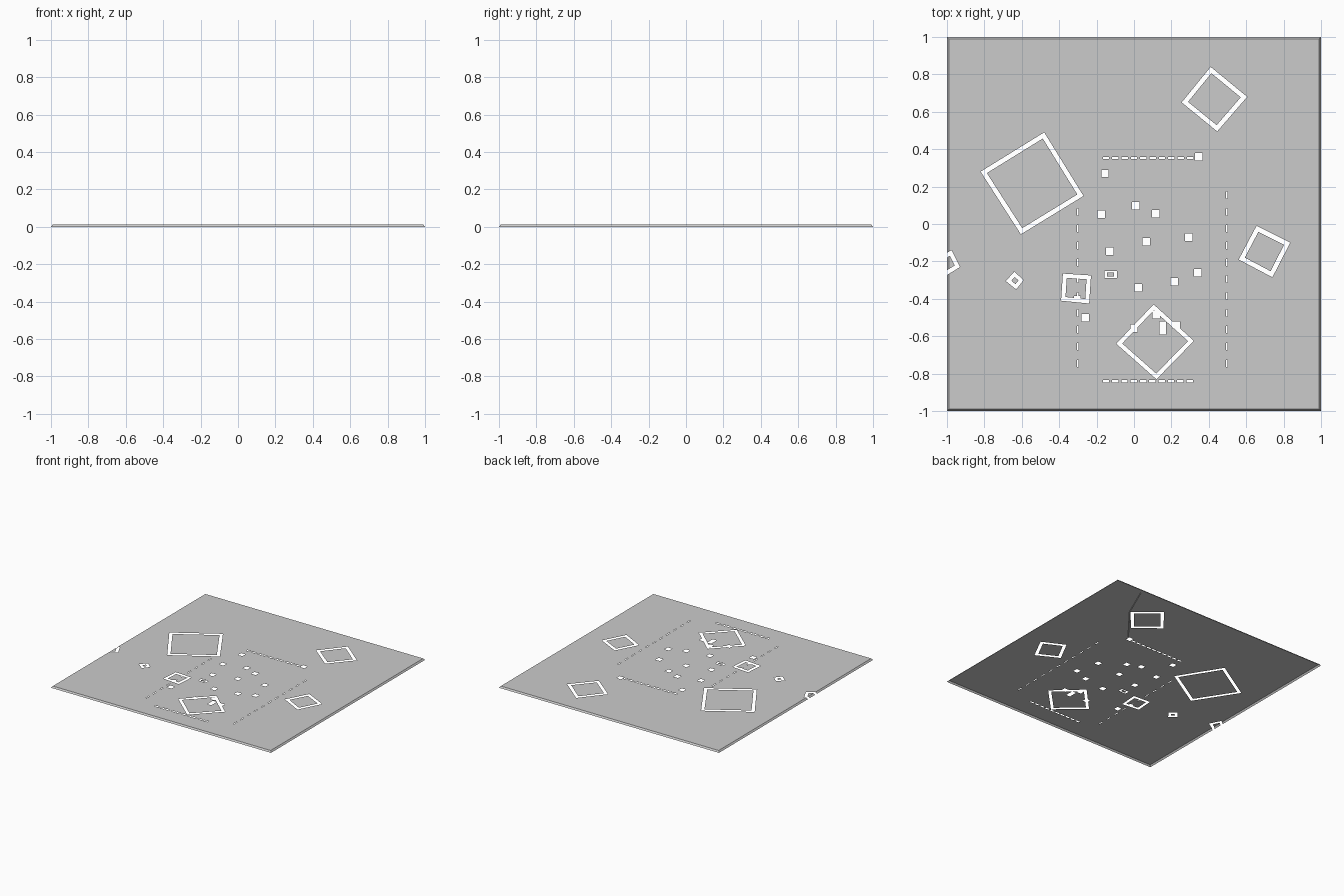
import bpy
from mathutils import Vector
from mathutils.geometry import delaunay_2d_cdt

if "Cube" in bpy.data.objects:
    bpy.data.objects.remove(bpy.data.objects["Cube"])

TOP = 0.013
EDGE = 0.99
solids, rings, points, edges = [], [], [], []


def add_loop(loop):
    start = len(points)
    points.extend(Vector(p) for p in loop)
    n = len(loop)
    edges.extend((start + i, start + (i + 1) % n) for i in range(n))


def rect(x, y, w, h):
    w, h = w / 2, h / 2
    return [(x - w, y - h), (x + w, y - h), (x + w, y + h), (x - w, y + h)]


def hole(x, y, w, h):
    loop = rect(x, y, w, h)
    solids.append(loop)
    add_loop(loop)


def ring(corners, width):
    # frame-shaped gap with an island of ground left inside
    c = sum((Vector(p) for p in corners), Vector((0, 0))) / 4
    side = sum((Vector(corners[i]) - Vector(corners[i - 1])).length for i in range(4)) / 4
    k = 1 - 2 * width / side
    inner = [tuple(c + (Vector(p) - c) * k) for p in corners]
    rings.append((corners, inner))
    add_loop(corners)
    add_loop(inner)


def inside(p, loop):
    signs = [(Vector(loop[i]) - Vector(loop[i - 1])).cross(p - Vector(loop[i - 1])) > 0
             for i in range(len(loop))]
    return all(signs) or not any(signs)


# outer border and the inner line where the rim begins to drop
add_loop(rect(0, 0, 2, 2))
add_loop(rect(0, 0, 2 * EDGE, 2 * EDGE))

# large building outlines
ring([(-0.82, 0.28), (-0.48, 0.49), (-0.27, 0.15), (-0.605, -0.055)], 0.024)
ring([(0.41, 0.84), (0.605, 0.68), (0.445, 0.495), (0.255, 0.65)], 0.024)
ring([(0.655, -0.01), (0.835, -0.10), (0.74, -0.285), (0.56, -0.19)], 0.024)
ring([(0.105, -0.43), (0.32, -0.625), (0.12, -0.83), (-0.095, -0.64)], 0.022)
ring([(-0.38, -0.265), (-0.23, -0.275), (-0.24, -0.425), (-0.39, -0.41)], 0.022)
# small outlines
ring([(-0.64, -0.255), (-0.59, -0.30), (-0.63, -0.35), (-0.685, -0.305)], 0.02)
ring([(-0.975, -0.14), (-0.93, -0.23), (-1.02, -0.285), (-1.065, -0.19)], 0.022)
ring(rect(-0.125, -0.27, 0.066, 0.036), 0.011)

# square post openings
for x, y in [(0.345, 0.36), (-0.155, 0.27), (-0.175, 0.053), (0.01, 0.098), (0.117, 0.055),
             (0.065, -0.095), (0.293, -0.07), (-0.13, -0.145), (0.342, -0.26), (0.215, -0.31),
             (0.022, -0.34), (-0.26, -0.5), (0.0, -0.558), (0.12, -0.485), (0.225, -0.54)]:
    hole(x, y, 0.04, 0.04)
hole(0.153, -0.555, 0.036, 0.07)
hole(-0.303, -0.40, 0.035, 0.03)

# dashed slots around the central court
for i in range(10):
    hole(-0.15 + i * 0.05, 0.353, 0.034, 0.013)
    hole(-0.15 + i * 0.0497, -0.84, 0.034, 0.013)
for i in range(11):
    y = 0.155 - i * 0.09
    hole(0.496, y, 0.007, 0.038)
    hole(-0.3, y, 0.007, 0.038)

# triangulate the outlines, keep everything that is not an opening
verts, _, faces, *_ = delaunay_2d_cdt(points, edges, [], 0, 1e-5)
kept = []
for f in faces:
    c = sum((verts[i] for i in f), Vector((0, 0))) / len(f)
    if max(abs(c.x), abs(c.y)) > 1:
        continue
    if any(inside(c, s) for s in solids):
        continue
    if any(inside(c, o) and not inside(c, i) for o, i in rings):
        continue
    kept.append(tuple(f))

used = sorted({i for f in kept for i in f})
index = {v: n for n, v in enumerate(used)}
coords = []
for i in used:
    v = verts[i]
    rim = max(abs(v.x), abs(v.y)) > 0.995
    coords.append((v.x, v.y, 0 if rim else TOP))
mesh = bpy.data.meshes.new("ground_sheet")
mesh.from_pydata(coords, [], [[index[i] for i in f] for f in kept])
mesh.update()
bpy.context.collection.objects.link(bpy.data.objects.new("ground_sheet", mesh))

# narrow crease running to the far corner
path = [(0.38, 0.385), (0.61, 0.675), (0.73, 0.95)]
cv = [(x + s * 0.003, y, z) for x, y in path
      for s, z in ((-1, TOP), (0, TOP - 0.004), (1, TOP))]
cf = [(3 * r + c, 3 * r + c + 1, 3 * r + c + 4, 3 * r + c + 3)[::1]
      for r in range(2) for c in range(2)]
crease = bpy.data.meshes.new("ground_crease")
crease.from_pydata(cv, [], cf)
bpy.context.collection.objects.link(bpy.data.objects.new("ground_crease", crease))
